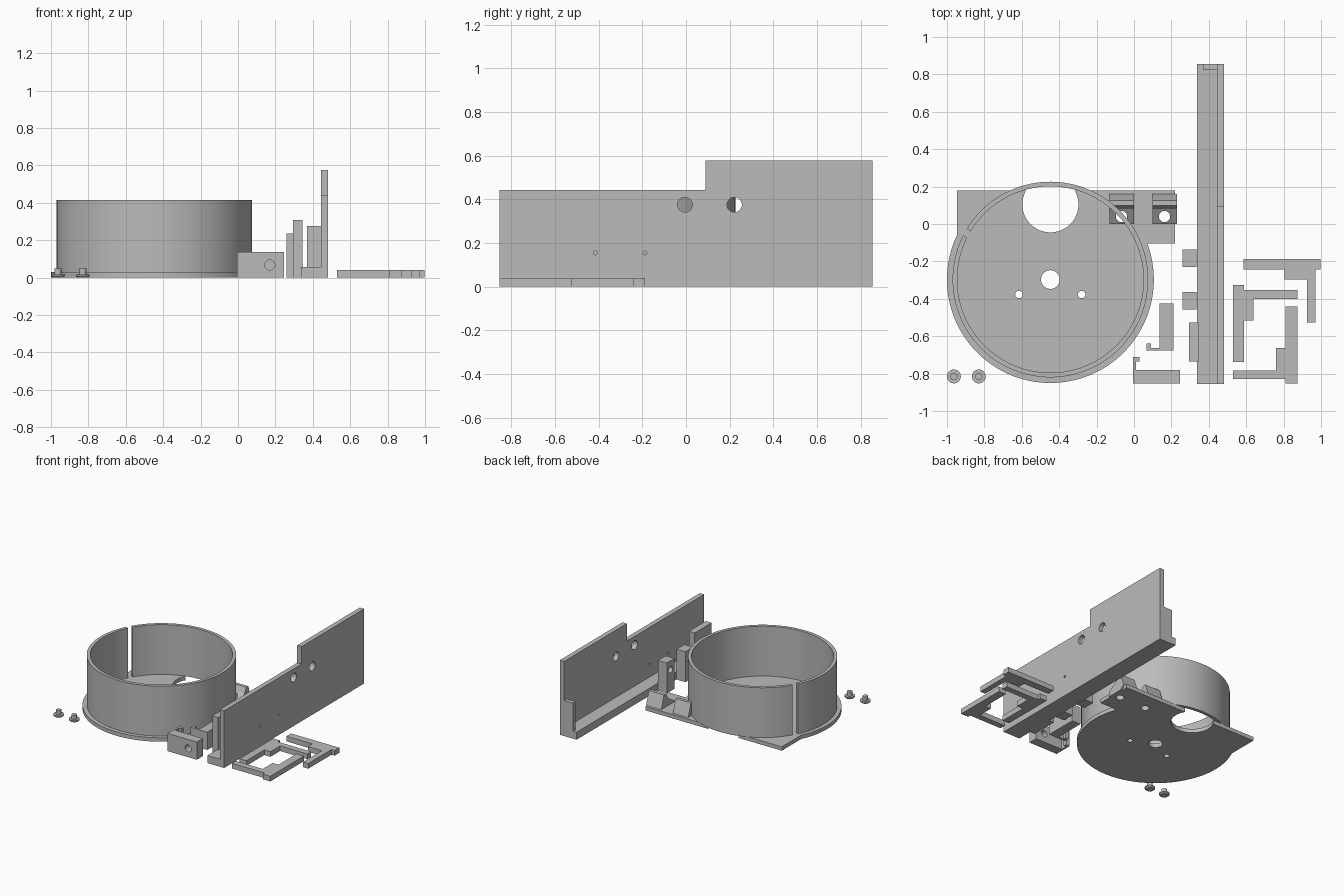
import bpy, bmesh, math
from mathutils import Matrix

if "Cube" in bpy.data.objects:
    bpy.data.objects.remove(bpy.data.objects["Cube"])

grey = bpy.data.materials.new("plastic grey")
grey.diffuse_color = (0.5, 0.5, 0.5, 1)
grey.use_nodes = True
grey.node_tree.nodes["Principled BSDF"].inputs["Base Color"].default_value = grey.diffuse_color


def make(name, bm, smooth=False):
    bmesh.ops.recalc_face_normals(bm, faces=bm.faces)
    me = bpy.data.meshes.new(name)
    bm.to_mesh(me)
    bm.free()
    ob = bpy.data.objects.new(name, me)
    bpy.context.collection.objects.link(ob)
    me.materials.append(grey)
    if smooth:
        smooth_edges(ob)
    return ob


def smooth_edges(ob):
    bpy.ops.object.select_all(action='DESELECT')
    ob.select_set(True)
    bpy.context.view_layer.objects.active = ob
    bpy.ops.object.shade_smooth_by_angle(angle=math.radians(30))


def prism(name, pts, z0, z1, axis='Z', smooth=False):
    """Extrude an outline along z, or a (y, z) outline along x."""
    bm = bmesh.new()
    place = (lambda a, b: (a, b, z0)) if axis == 'Z' else (lambda a, b: (z0, a, b))
    face = bm.faces.new([bm.verts.new(place(*p)) for p in pts])
    out = bmesh.ops.extrude_face_region(bm, geom=[face])
    d = z1 - z0
    bmesh.ops.translate(bm, verts=[v for v in out["geom"] if isinstance(v, bmesh.types.BMVert)],
                        vec=(0, 0, d) if axis == 'Z' else (d, 0, 0))
    return make(name, bm, smooth)


def box(name, x0, x1, y0, y1, z0, z1):
    return prism(name, [(x0, y0), (x1, y0), (x1, y1), (x0, y1)], z0, z1)


def drill(ob, centre, r, axis, depth=0.3, n=48):
    """Cut a round hole through an object along an axis."""
    bm = bmesh.new()
    rot = {'Z': Matrix(), 'X': Matrix.Rotation(math.pi / 2, 4, 'Y'),
           'Y': Matrix.Rotation(math.pi / 2, 4, 'X')}[axis]
    bmesh.ops.create_cone(bm, cap_ends=True, segments=n, radius1=r, radius2=r, depth=depth,
                          matrix=Matrix.Translation(centre) @ rot)
    cutter = make("hole_cutter", bm)
    cutter.hide_render = True
    mod = ob.modifiers.new("hole", 'BOOLEAN')
    mod.operation, mod.object, mod.solver = 'DIFFERENCE', cutter, 'EXACT'
    bpy.ops.object.select_all(action='DESELECT')
    ob.select_set(True)
    bpy.context.view_layer.objects.active = ob
    bpy.ops.object.modifier_apply(modifier=mod.name)
    bpy.data.objects.remove(cutter)


def arc(r, a0, a1, n):
    return [(CX + r * math.cos(a0 + (a1 - a0) * i / n),
             CY + r * math.sin(a0 + (a1 - a0) * i / n)) for i in range(n + 1)]


CX, CY = -0.447, -0.297

# Round base plate with square back
base = prism("drum_base", arc(0.553, math.radians(154.3), math.radians(380.3), 90)
             + [(0.22, -0.105), (0.22, 0.18), (-0.945, 0.18)], 0, 0.03)
drill(base, (CX, 0.105, 0), 0.15, 'Z')
drill(base, (CX, CY, 0), 0.05, 'Z')
for x in (-0.615, -0.28):
    drill(base, (x, -0.377, 0), 0.02, 'Z')
for x in (-0.067, 0.163):
    drill(base, (x, 0.04, 0), 0.03, 'Z')
smooth_edges(base)

# Split drum wall
g = 0.038
a0, a1 = math.radians(151) + g, math.radians(511) - g
prism("drum_wall", arc(0.523, a0, a1, 120) + arc(0.498, a1, a0, 120), 0.03, 0.415, smooth=True)

# Wedge holders on the base
for i, x in enumerate((-0.13, 0.1)):
    w = prism(f"wedge_holder_{i + 1}", [(0, 0.0), (0.125, 0.0), (0.16, 0.03), (0.125, 0.13),
              (0.10, 0.13), (0.08, 0.09), (0, 0.04)], x, x + 0.13, axis='X')
    drill(w, (x + 0.063, 0.04, 0.05), 0.03, 'Z')

# Tall plate with stepped top, foot and end wall
tall = prism("tall_plate", [(-0.855, 0), (0.855, 0), (0.855, 0.577), (0.09, 0.577),
             (0.09, 0.442), (-0.855, 0.442)], 0.443, 0.48, axis='X')
for y, z, r in ((-0.005, 0.375, 0.034), (0.222, 0.375, 0.034),
                (-0.415, 0.155, 0.009), (-0.188, 0.155, 0.009)):
    drill(tall, (0.46, y, z), r, 'X')
box("plate_foot", 0.337, 0.443, -0.855, 0.855, 0, 0.058)
box("plate_end_wall", 0.368, 0.443, 0.823, 0.855, 0.058, 0.275)

# Upright blocks beside the foot
for i, y in enumerate((-0.23, -0.457)):
    b = box(f"upright_block_{i + 1}", 0.26, 0.335, y, y + 0.093, 0, 0.235)
    drill(b, (0.3, y + 0.046, 0.165), 0.024, 'X')
box("long_block", 0.295, 0.345, -0.735, -0.527, 0, 0.308)

# Hooked brackets
front = prism("hook_bracket_front", [(-0.005, -0.853), (0.245, -0.853), (0.245, -0.78),
              (0.01, -0.78), (0.01, -0.735), (0.03, -0.735), (0.03, -0.71),
              (-0.005, -0.71)], 0, 0.137)
drill(front, (0.17, -0.8, 0.068), 0.027, 'Y')
side = prism("hook_bracket_side", [(0.212, -0.677), (0.212, -0.425), (0.137, -0.425),
             (0.137, -0.662), (0.092, -0.662), (0.092, -0.64), (0.067, -0.64),
             (0.067, -0.677)], 0, 0.137)
drill(side, (0.17, -0.5, 0.068), 0.027, 'X')

# Flat frame pieces
prism("frame_back", [(0.585, -0.187), (0.997, -0.187), (0.997, -0.243), (0.97, -0.243),
      (0.97, -0.527), (0.925, -0.527), (0.925, -0.297), (0.805, -0.297),
      (0.805, -0.243), (0.585, -0.243)], 0, 0.04)
prism("frame_left", [(0.53, -0.327), (0.588, -0.327), (0.588, -0.353), (0.873, -0.353),
      (0.873, -0.4), (0.64, -0.4), (0.64, -0.517), (0.588, -0.517),
      (0.588, -0.737), (0.53, -0.737)], 0, 0.04)
prism("frame_right", [(0.873, -0.44), (0.873, -0.853), (0.81, -0.853), (0.81, -0.83),
      (0.53, -0.83), (0.53, -0.783), (0.76, -0.783), (0.76, -0.663),
      (0.81, -0.663), (0.81, -0.44)], 0, 0.04)

# Small pegs: tapered head with a post
for i, x in enumerate((-0.963, -0.83)):
    bm = bmesh.new()
    for r1, r2, z0, z1 in ((0.028, 0.037, 0, 0.008), (0.037, 0.037, 0.008, 0.018),
                           (0.019, 0.019, 0.018, 0.05)):
        bmesh.ops.create_cone(bm, cap_ends=True, segments=32, radius1=r1, radius2=r2,
                              depth=z1 - z0,
                              matrix=Matrix.Translation((x, -0.815, (z0 + z1) / 2)))
    make(f"peg_{i + 1}", bm, smooth=True)
